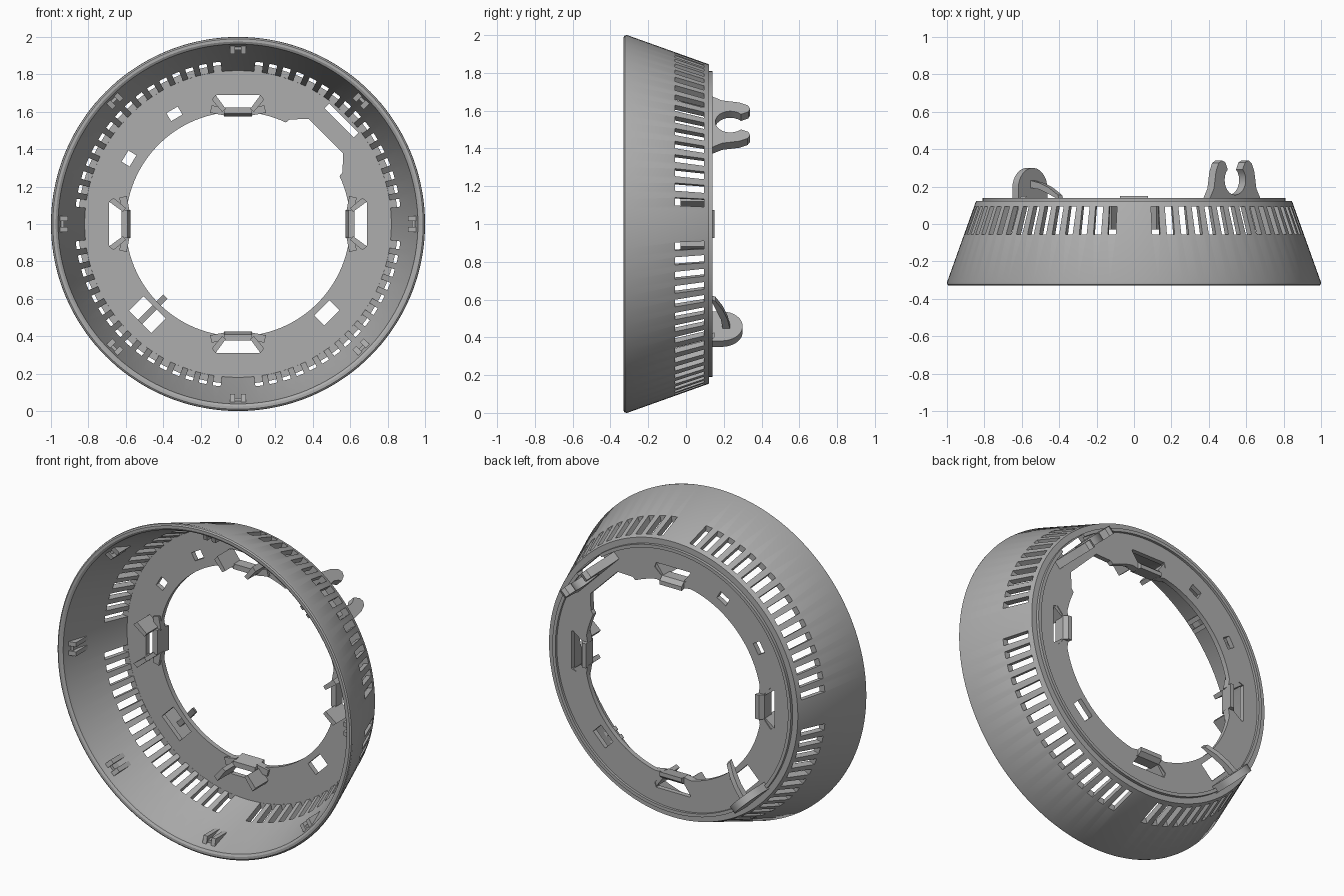
import bpy, bmesh
from math import radians, sin, cos, pi
from mathutils import Matrix, Vector

old = bpy.data.objects.get("Cube")
if old:
    bpy.data.objects.remove(old, do_unlink=True)

grey = bpy.data.materials.new("plain grey")
grey.use_nodes = True
GREY = (0.42, 0.42, 0.42, 1)
grey.diffuse_color = GREY
grey.node_tree.nodes["Principled BSDF"].inputs["Base Color"].default_value = GREY


def frame(angle):
    """Local frame on the ring: x tangential, y axial, z radial."""
    return Matrix.Translation((0, 0, 1)) @ Matrix.Rotation(pi / 2 - radians(angle), 4, "Y")


def prism(bm, angle, plane, pts, lo, hi):
    """Extrude an outline drawn in two local axes along the third one."""
    axes = ["tyr".index(c) for c in plane]
    rest = 3 - sum(axes)
    m = frame(angle)
    rings = []
    for depth in (lo, hi):
        ring = []
        for a, b in pts:
            v = Vector((0, 0, 0))
            v[axes[0]], v[axes[1]], v[rest] = a, b, depth
            ring.append(bm.verts.new(m @ v))
        rings.append(ring)
    faces = [bm.faces.new(r) for r in rings]
    n = len(pts)
    for i in range(n):
        j = (i + 1) % n
        faces.append(bm.faces.new((rings[0][i], rings[0][j], rings[1][j], rings[1][i])))
    bmesh.ops.recalc_face_normals(bm, faces=faces)


def block(bm, angle, t, y, r):
    prism(bm, angle, "tr", [(t[0], r[0]), (t[1], r[0]), (t[1], r[1]), (t[0], r[1])], *y)


def mirrored(half):
    return half + [(-a, b) for a, b in reversed(half)]


def finish(name, bm, smooth=False):
    me = bpy.data.meshes.new(name)
    bm.to_mesh(me)
    bm.free()
    ob = bpy.data.objects.new(name, me)
    bpy.context.collection.objects.link(ob)
    me.materials.append(grey)
    if smooth:
        shade(ob)
    return ob


def shade(ob):
    bpy.ops.object.select_all(action="DESELECT")
    ob.select_set(True)
    bpy.context.view_layer.objects.active = ob
    bpy.ops.object.shade_smooth_by_angle(angle=radians(30))


# Conical shell with rolled rim, back flange and raised lip, as one revolved profile
profile = [(0.975, -0.33), (0.99, -0.33), (0.998, -0.324), (1, -0.312),
           (0.845, 0.122), (0.81, 0.122), (0.81, 0.14), (0.79, 0.14), (0.79, 0.125),
           (0.6, 0.125), (0.6, 0.095), (0.82, 0.095), (0.957, -0.3), (0.962, -0.322)]
bm = bmesh.new()
vs = [bm.verts.new((r, y, 1)) for r, y in profile]
es = [bm.edges.new((vs[i - 1], v)) for i, v in enumerate(vs)]
bmesh.ops.spin(bm, geom=vs + es, cent=(0, 0, 1), axis=(0, 1, 0),
               angle=2 * pi, steps=144, use_merge=True)
bmesh.ops.remove_doubles(bm, verts=bm.verts, dist=1e-5)
bmesh.ops.recalc_face_normals(bm, faces=bm.faces)
shell = finish("vented_shell", bm)

# Cutter for vents and flange openings
bm = bmesh.new()
for quarter in range(4):
    for i in range(16):
        block(bm, quarter * 90 + 7.5 + i * 5, (-0.021, 0.021), (-0.057, 0.0945), (0.812, 1.05))
    prism(bm, quarter * 90, "tr", mirrored([(0.07, 0.61), (0.125, 0.66), (0.115, 0.69)]),
          0.05, 0.2)
for angle, t, r in ((149, 0.035, (0.655, 0.705)), (120, 0.035, (0.655, 0.705)),
                    (-45, 0.058, (0.635, 0.71)), (225, 0.085, (0.63, 0.74)),
                    (45, 0.11, (0.762, 0.8))):
    block(bm, angle, (-t, t), (0.05, 0.2), r)
prism(bm, 45, "tr", mirrored([(0.21, 0.5), (0.2, 0.59), (0.13, 0.665)]), 0.05, 0.2)
cutter = finish("opening_cutter", bm)
cutter.hide_render = True

mod = shell.modifiers.new("openings", "BOOLEAN")
mod.operation = "DIFFERENCE"
mod.solver = "EXACT"
mod.object = cutter
dg = bpy.context.evaluated_depsgraph_get()
cut = bpy.data.meshes.new_from_object(shell.evaluated_get(dg))
shell.modifiers.clear()
shell.data = cut
bpy.data.objects.remove(cutter, do_unlink=True)
shade(shell)

# Eight forked ribs just inside the rim
bm = bmesh.new()
for k in range(8):
    rib = [(0.97, -0.29), (0.908, -0.275), (0.908, -0.14), (0.93, -0.14)]
    for s in (-1, 1):
        prism(bm, k * 45, "ry", rib, s * 0.015, s * 0.042)
    block(bm, k * 45, (-0.015, 0.015), (-0.27, -0.2), (0.93, 0.955))
finish("rim_ribs", bm)

# Four snap clips around the inner edge of the flange
bm = bmesh.new()
for k in range(4):
    a = k * 90
    prism(bm, a, "yr", [(0.06, 0.59), (0.15, 0.575), (0.15, 0.6), (0.125, 0.622), (0.06, 0.622)],
          -0.075, 0.075)
    for s in (-1, 1):
        prism(bm, a, "tr", [(s * 0.07, 0.58), (s * 0.15, 0.595), (s * 0.14, 0.635),
                            (s * 0.07, 0.62)], 0.08, 0.125)
        prism(bm, a, "tr", [(s * 0.065, 0.615), (s * 0.085, 0.6), (s * 0.14, 0.665),
                            (s * 0.12, 0.69)], -0.03, 0.12)
finish("snap_clips", bm)

# Forked hook behind the upper left of the flange
bm = bmesh.new()
arc = [(0.08 * cos(radians(d)), 0.235 + 0.08 * sin(radians(d))) for d in range(45, -91, -15)]
fork = [(0.2, 0.1), (0.195, 0.13), (0.16, 0.19), (0.145, 0.28), (0.125, 0.325),
        (0.1, 0.34), (0.075, 0.33)] + arc
outline = fork + [(-a, b) for a, b in reversed(fork[:-1])]
prism(bm, 45, "ty", outline, 0.715, 0.765)
finish("forked_hook", bm, True)

# Rounded lug with curved radial arm behind the lower right
bm = bmesh.new()
lobe = [(0.11 * cos(radians(d)), 0.19 + 0.11 * sin(radians(d))) for d in range(0, 181, 12)]
prism(bm, 225, "ty", [(0.11, 0.1)] + lobe + [(-0.11, 0.1)], 0.765, 0.81)
arm = [(0.55, 0.13), (0.56, 0.155), (0.63, 0.195), (0.7, 0.22), (0.78, 0.235),
       (0.78, 0.195), (0.7, 0.185), (0.63, 0.16)]
prism(bm, 225, "ry", arm, -0.016, 0.016)
finish("rounded_lug", bm, True)
